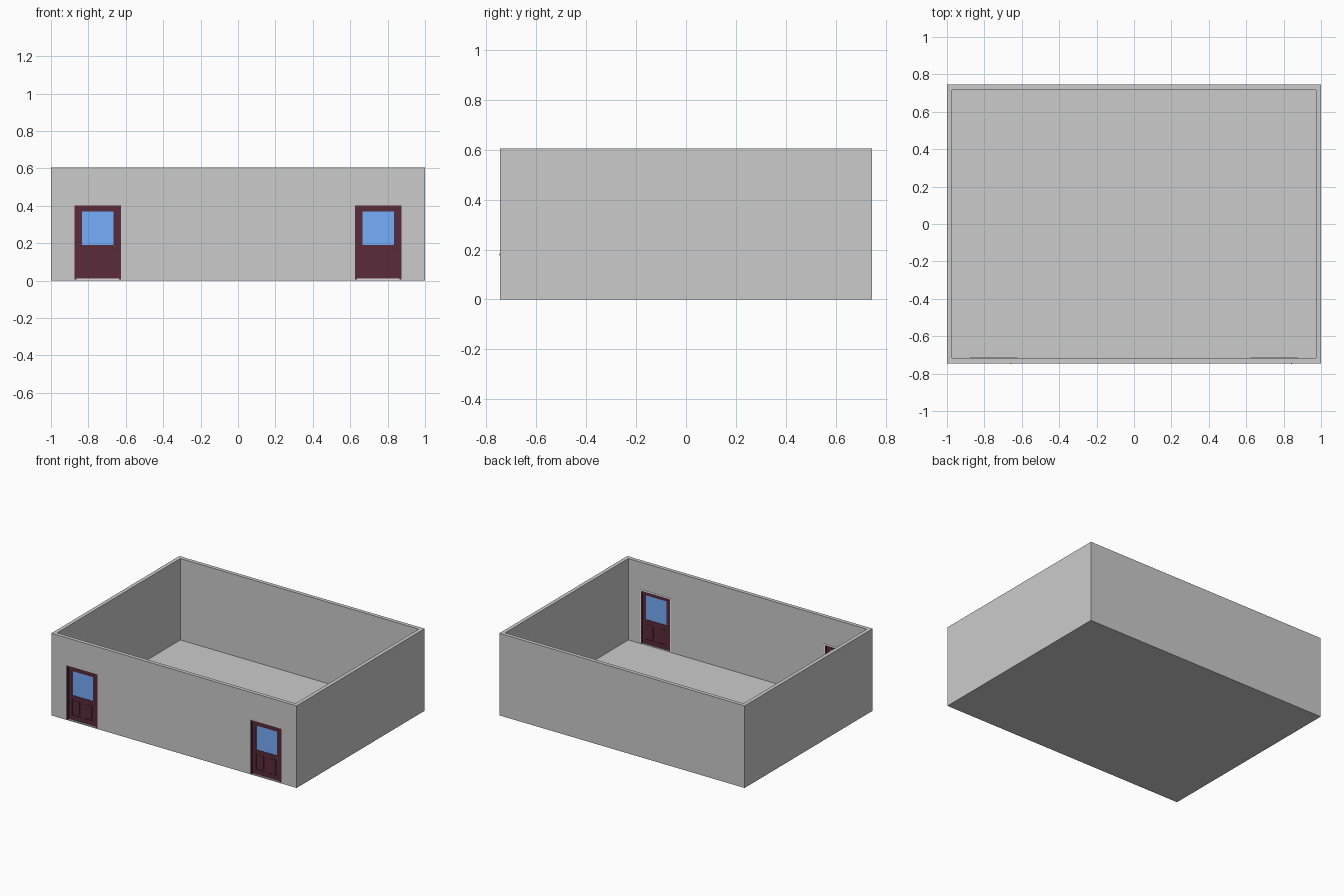
import bpy, bmesh, math
from mathutils import Matrix, Vector

if "Cube" in bpy.data.objects:
    bpy.data.objects.remove(bpy.data.objects["Cube"])

W, D, H, T = 1.0, 0.745, 0.605, 0.028    # half width, half depth, height, wall thickness
FLOOR = 0.005
WALL_Y = -D + T / 2                       # middle of the front wall


def material(name, rgb):
    m = bpy.data.materials.new(name)
    m.diffuse_color = (*rgb, 1)
    m.use_nodes = True
    m.node_tree.nodes["Principled BSDF"].inputs["Base Color"].default_value = m.diffuse_color
    return m


maroon = material("maroon_paint", (0.10, 0.024, 0.042))
blue = material("blue_glass", (0.18, 0.42, 0.95))
pale = material("pale_trim", (0.85, 0.83, 0.82))
brass = material("knob_metal", (0.6, 0.5, 0.35))


def add_box(bm, x0, x1, y0, y1, z0, z1):
    size = Vector((x1 - x0, y1 - y0, z1 - z0))
    mid = Vector(((x0 + x1) / 2, (y0 + y1) / 2, (z0 + z1) / 2))
    bmesh.ops.create_cube(bm, size=1, matrix=Matrix.Translation(mid) @ Matrix.Diagonal((*size, 1)))


def finish(bm, name, mat=None):
    me = bpy.data.meshes.new(name)
    bm.to_mesh(me)
    bm.free()
    ob = bpy.data.objects.new(name, me)
    bpy.context.collection.objects.link(ob)
    if mat:
        me.materials.append(mat)
    return ob


def boxes(name, items, mat=None):
    bm = bmesh.new()
    for it in items:
        add_box(bm, *it)
    return finish(bm, name, mat)


def centred(cx, x0, x1, depth, z0, z1):
    """Box in door coordinates, centred in the thickness of the front wall."""
    return (cx + x0, cx + x1, WALL_Y - depth / 2, WALL_Y + depth / 2, z0, z1)


# Room shell: solid block hollowed from above, with door openings cut through
room = boxes("room_shell", [(-W, W, -D, D, 0, H)])
cutters = [boxes("room_hollow", [(-W + T, W - T, -D + T, D - T, FLOOR, H + 0.2)])]
for cx in (-0.75, 0.75):
    cutters.append(boxes("door_opening", [
        (cx - 0.125, cx + 0.125, -D - 0.1, -D + T + 0.05, FLOOR, 0.402)]))
for c in cutters:
    mod = room.modifiers.new(c.name, 'BOOLEAN')
    mod.operation = 'DIFFERENCE'
    mod.solver = 'EXACT'
    mod.object = c
    c.hide_render = True
    c.hide_set(True)


def build_door(side, cx):
    # Frame around the opening
    boxes(side + "_door_frame", [
        centred(cx, -0.125, -0.113, T - 0.002, FLOOR, 0.402),
        centred(cx, 0.113, 0.125, T - 0.002, FLOOR, 0.402),
        centred(cx, -0.113, 0.113, T - 0.002, 0.390, 0.402)], maroon)
    # Pale trim around the opening on the room side
    y0, y1 = -D + T - 0.001, -D + T + 0.002
    boxes(side + "_inner_trim", [
        (cx - 0.127, cx - 0.119, y0, y1, FLOOR, 0.405),
        (cx + 0.119, cx + 0.127, y0, y1, FLOOR, 0.405),
        (cx - 0.119, cx + 0.119, y0, y1, 0.396, 0.405)], pale)
    # Sill under the leaf
    boxes(side + "_sill", [centred(cx, -0.113, 0.113, T - 0.004, FLOOR, 0.010)], pale)
    # Leaf stiles and rails
    d = 0.014
    boxes(side + "_door_leaf", [
        centred(cx, -0.113, -0.085, d, 0.010, 0.390),
        centred(cx, 0.085, 0.113, d, 0.010, 0.390),
        centred(cx, -0.085, 0.085, d, 0.368, 0.390),
        centred(cx, -0.085, 0.085, d, 0.165, 0.190),
        centred(cx, -0.085, 0.085, d, 0.010, 0.045),
        centred(cx, -0.014, 0.014, d, 0.045, 0.165)], maroon)
    # Lower panels: recessed field with a raised centre
    panels = []
    for s in (-1, 1):
        a, b = sorted((s * 0.014, s * 0.085))
        panels.append(centred(cx, a, b, 0.006, 0.045, 0.165))
        panels.append(centred(cx, a + 0.012, b - 0.012, 0.010, 0.057, 0.153))
    boxes(side + "_door_panels", panels, maroon)
    # Window pane
    boxes(side + "_window_pane", [centred(cx, -0.085, 0.085, 0.008, 0.190, 0.368)], blue)
    # Knobs on both faces
    bm = bmesh.new()
    for s in (-1, 1):
        loc = Matrix.Translation((cx + 0.092, WALL_Y + s * 0.009, 0.180))
        bmesh.ops.create_cone(bm, cap_ends=True, segments=12, radius1=0.003, radius2=0.003,
                              depth=0.006, matrix=loc @ Matrix.Rotation(math.pi / 2, 4, 'X'))
        loc = Matrix.Translation((cx + 0.092, WALL_Y + s * 0.012, 0.180))
        bmesh.ops.create_uvsphere(bm, u_segments=12, v_segments=8, radius=0.0055, matrix=loc)
    for f in bm.faces:
        f.smooth = True
    finish(bm, side + "_door_knobs", brass)


build_door("left", -0.75)
build_door("right", 0.75)
